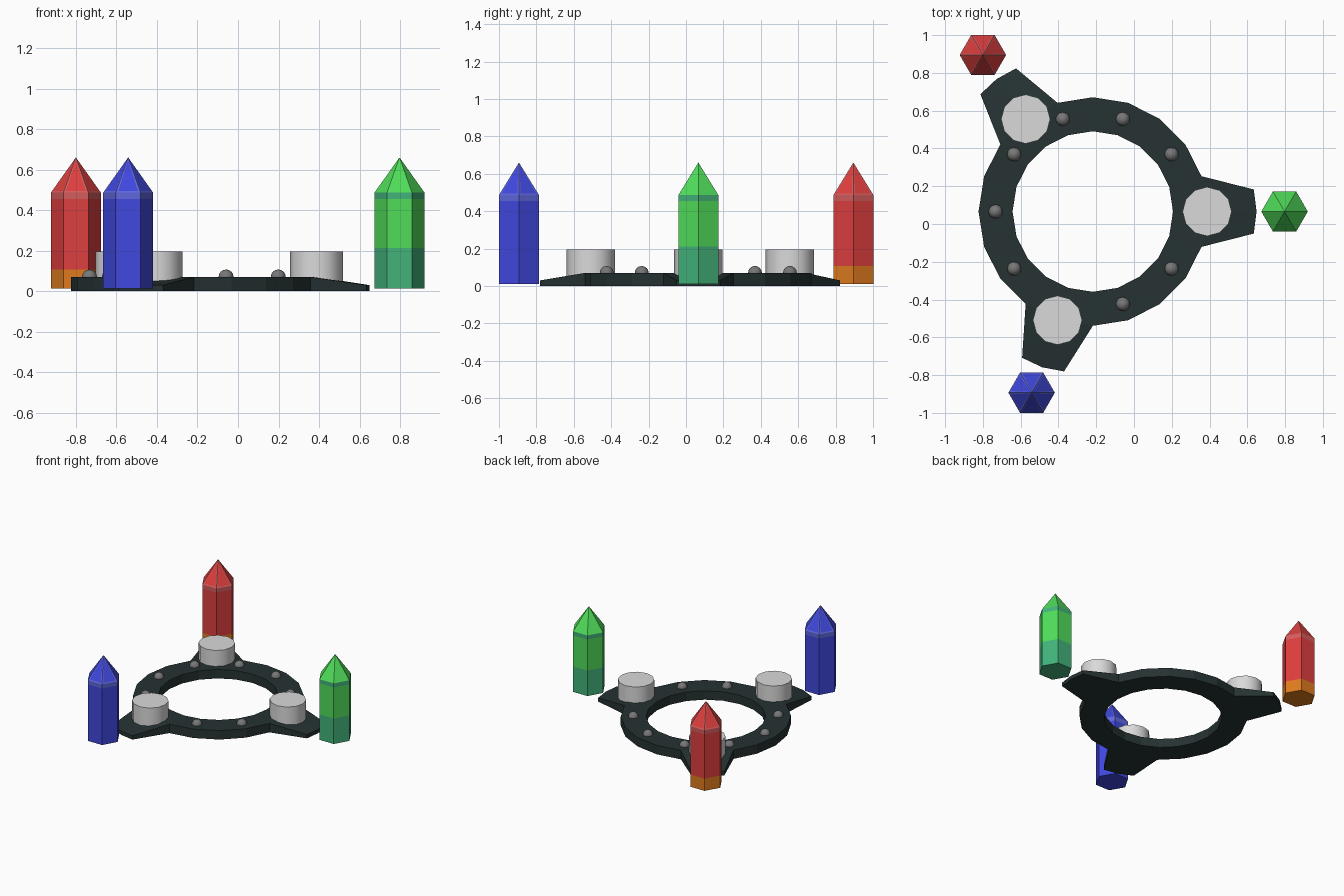
import bpy, bmesh, math
from mathutils import Vector

if "Cube" in bpy.data.objects:
    bpy.data.objects.remove(bpy.data.objects["Cube"])

CX, CY = -0.218, 0.066          # centre of the ring
ARMS = (0, 7, 14)               # ring corners (of 20) that carry an arm


def material(name, r, g, b):
    m = bpy.data.materials.new(name)
    lin = [((c / 255 + 0.055) / 1.055) ** 2.4 for c in (r, g, b)]
    m.diffuse_color = (*lin, 1)
    m.use_nodes = True
    m.node_tree.nodes["Principled BSDF"].inputs["Base Color"].default_value = m.diffuse_color
    return m


dark = material("dark_slate", 38, 50, 50)
silver = material("silver", 218, 218, 218)
grey = material("stud_grey", 120, 120, 120)
red = material("red", 222, 62, 62)
pale_red = material("pale_red", 212, 92, 92)
orange = material("orange", 222, 122, 30)
green = material("green", 80, 220, 90)
teal = material("teal", 66, 178, 122)
blue = material("blue", 64, 72, 222)
pale_blue = material("pale_blue", 95, 103, 220)


def finish(bm, name, mats):
    bmesh.ops.recalc_face_normals(bm, faces=bm.faces)
    mesh = bpy.data.meshes.new(name)
    bm.to_mesh(mesh)
    bm.free()
    for m in mats:
        mesh.materials.append(m)
    ob = bpy.data.objects.new(name, mesh)
    bpy.context.collection.objects.link(ob)
    return ob


def polar(r, deg, z):
    a = math.radians(deg)
    return Vector((CX + r * math.cos(a), CY + r * math.sin(a), z))


# ring with three sloping arms
bm = bmesh.new()
N, STEP, H, TIP = 20, 18, 0.07, 0.03
loops = {}
for key, r, z in (("it", 0.425, H), ("ib", 0.425, 0), ("ot", 0.605, H), ("ob", 0.605, 0)):
    loops[key] = [bm.verts.new(polar(r, i * STEP, z)) for i in range(N)]
it, ib, ot, ob_ = (loops[k] for k in ("it", "ib", "ot", "ob"))
for i in range(N):
    j = (i + 1) % N
    bm.faces.new((it[i], it[j], ot[j], ot[i]))
    bm.faces.new((ib[i], ib[j], ob_[j], ob_[i]))
    bm.faces.new((it[i], it[j], ib[j], ib[i]))
    if i not in ARMS and j not in ARMS:
        bm.faces.new((ot[i], ot[j], ob_[j], ob_[i]))
for k in ARMS:
    tips = [(0.86, -7.8), (0.867, 0), (0.86, 7.8)]
    top = [bm.verts.new(polar(r, k * STEP + a, TIP)) for r, a in tips]
    bot = [bm.verts.new(polar(r, k * STEP + a, 0)) for r, a in tips]
    idx = [(k - 1) % N, k, (k + 1) % N]
    for a in (0, 1):
        bm.faces.new((ot[idx[a]], ot[idx[a + 1]], top[a + 1], top[a]))
        bm.faces.new((ob_[idx[a]], ob_[idx[a + 1]], bot[a + 1], bot[a]))
        bm.faces.new((top[a], top[a + 1], bot[a + 1], bot[a]))
    for a in (0, 2):
        bm.faces.new((ot[idx[a]], top[a], bot[a], ob_[idx[a]]))
finish(bm, "base_ring", [dark])

# silver drums on the arms
for n, k in enumerate(ARMS):
    p = polar(0.605, k * STEP, 0.11)
    bpy.ops.mesh.primitive_cylinder_add(vertices=12, radius=0.13, depth=0.17, location=p)
    ob = bpy.context.object
    ob.name = f"drum_{n + 1}"
    ob.data.materials.append(silver)
    bpy.ops.object.shade_smooth_by_angle(angle=math.radians(40))

# round studs on the ring, skipped where a drum sits
for k in (1, 2, 3, 4, 5, 6, 8, 9):
    bpy.ops.mesh.primitive_uv_sphere_add(segments=12, ring_count=8, radius=0.037,
                                         location=polar(0.515, k * 36, H))
    ob = bpy.context.object
    ob.name = f"stud_{k}"
    ob.data.materials.append(grey)
    bpy.ops.object.shade_smooth()


# six-sided crystals: foot band, column, shoulder band, pointed cap
def crystal(name, x, y, foot_h, foot, main, pale, cap):
    bm = bmesh.new()
    zs = [0.012, foot_h, 0.455, 0.487]
    rings = [[bm.verts.new((x + 0.123 * math.cos(math.radians(60 * i)),
                            y + 0.123 * math.sin(math.radians(60 * i)), z))
              for i in range(6)] for z in zs]
    bm.faces.new(rings[0][::-1]).material_index = 1
    for level, mat in enumerate((1, 0, 2)):
        lo, hi = rings[level], rings[level + 1]
        for i in range(6):
            j = (i + 1) % 6
            bm.faces.new((lo[i], lo[j], hi[j], hi[i])).material_index = mat
    apex = bm.verts.new((x, y, 0.66))
    tips = [bm.faces.new((rings[3][i], rings[3][(i + 1) % 6], apex)) for i in range(6)]
    for f in tips:
        f.material_index = 3
    bm.normal_update()
    bmesh.ops.inset_individual(bm, faces=tips, thickness=0.016)
    for f in tips:              # saturated centre of each cap face
        f.material_index = 0
    finish(bm, name, [main, foot, pale, cap])


crystal("red_crystal", -0.80, 0.895, 0.108, orange, red, pale_red, pale_red)
crystal("green_crystal", 0.797, 0.066, 0.212, teal, green, teal, green)
crystal("blue_crystal", -0.542, -0.893, 0.10, blue, blue, pale_blue, pale_blue)
